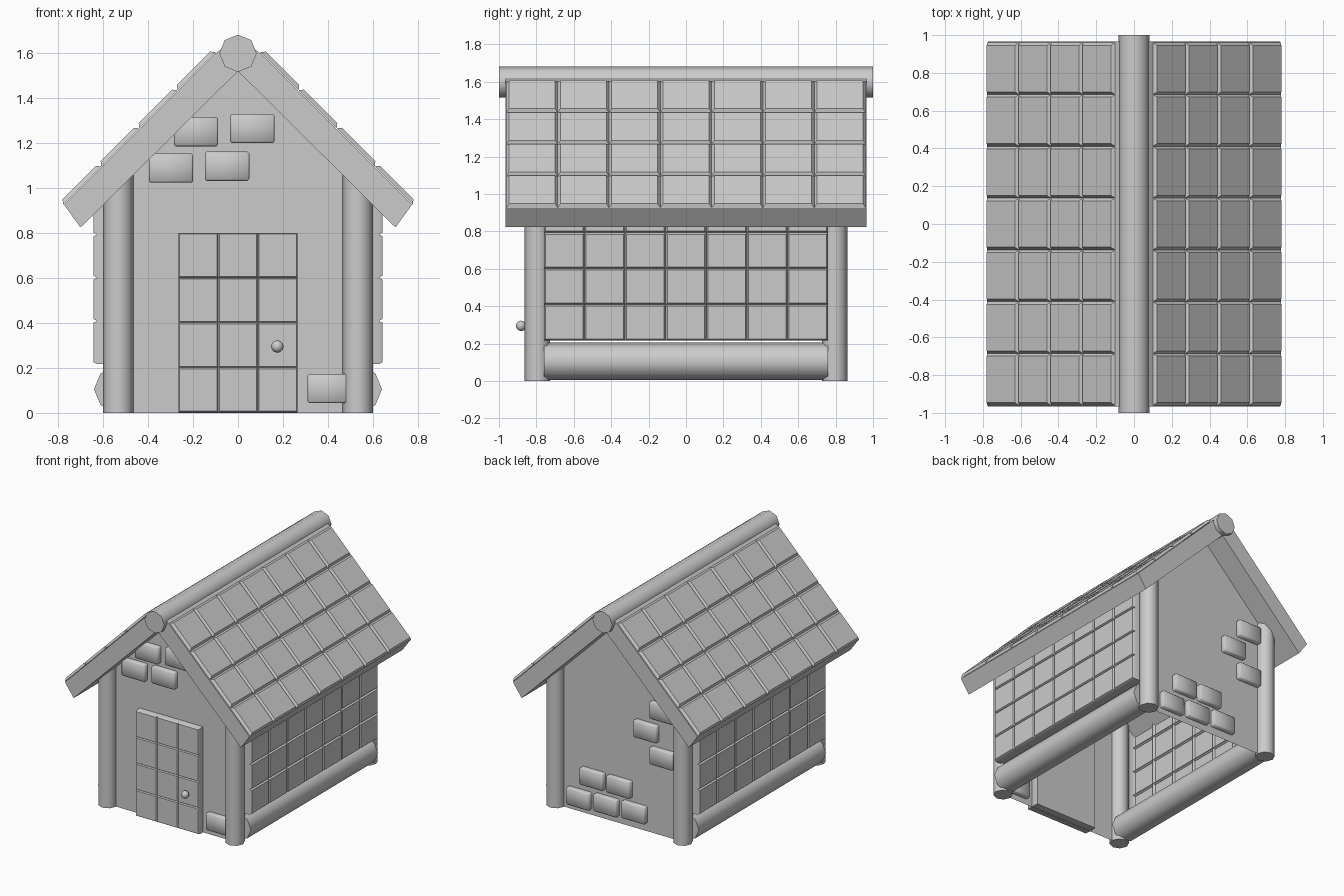
import bpy, bmesh, math
from mathutils import Vector

if "Cube" in bpy.data.objects:
    bpy.data.objects.remove(bpy.data.objects["Cube"])


def finish(name, bm, angle=46):
    me = bpy.data.meshes.new(name)
    bm.to_mesh(me)
    bm.free()
    ob = bpy.data.objects.new(name, me)
    bpy.context.collection.objects.link(ob)
    bpy.ops.object.select_all(action='DESELECT')
    ob.select_set(True)
    bpy.context.view_layer.objects.active = ob
    bpy.ops.object.shade_smooth_by_angle(angle=math.radians(angle))
    return ob


def tiled(name, origin, u, v, nu, nv, inset, height, back=0.0, closed=False):
    """Grid of puffy tiles facing u x v, with optional side walls and back."""
    o, u, v = Vector(origin), Vector(u), Vector(v)
    n = u.cross(v).normalized()
    bm = bmesh.new()
    vs = [[bm.verts.new(o + u * i / nu + v * j / nv) for j in range(nv + 1)]
          for i in range(nu + 1)]
    tiles = [bm.faces.new((vs[i][j], vs[i + 1][j], vs[i + 1][j + 1], vs[i][j + 1]))
             for i in range(nu) for j in range(nv)]
    if back:
        c = [vs[0][0], vs[nu][0], vs[nu][nv], vs[0][nv]]
        rim = (vs_row(vs, nu, nv))
        low = {p: bm.verts.new(p.co - n * back) for p in rim}
        for a, b in zip(rim, rim[1:] + rim[:1]):
            bm.faces.new((b, a, low[a], low[b]))
        if closed:
            bm.faces.new([low[p] for p in reversed(rim)])
    bm.normal_update()
    bmesh.ops.inset_individual(bm, faces=tiles, thickness=inset, depth=height)
    return finish(name, bm)


def vs_row(vs, nu, nv):
    """Boundary loop of the tile grid."""
    return ([vs[i][0] for i in range(nu)] + [vs[nu][j] for j in range(nv)]
            + [vs[i][nv] for i in range(nu, 0, -1)] + [vs[0][j] for j in range(nv, 0, -1)])


def prism(name, pts, y0, y1):
    bm = bmesh.new()
    f = bm.faces.new([bm.verts.new((x, y0, z)) for x, z in pts])
    if y1 != y0:
        r = bmesh.ops.extrude_face_region(bm, geom=[f])
        moved = [e for e in r['geom'] if isinstance(e, bmesh.types.BMVert)]
        bmesh.ops.translate(bm, verts=moved, vec=(0, y1 - y0, 0))
        if not f.is_valid or len([x for x in bm.faces if len(x.verts) == len(pts)]) < 2:
            bm.faces.new([v for v in bm.verts if v not in moved])
        bmesh.ops.recalc_face_normals(bm, faces=bm.faces[:])
    return finish(name, bm, 20)


def log(name, loc, r, length, along_y=False):
    bpy.ops.mesh.primitive_cylinder_add(vertices=8, radius=r, depth=length, location=loc,
                                        rotation=(math.pi / 2 if along_y else 0, 0, 0))
    ob = bpy.context.object
    ob.name = name
    bpy.ops.object.shade_smooth_by_angle(angle=math.radians(50))
    return ob


def brick(name, x, y, z):
    bm = bmesh.new()
    bmesh.ops.create_cube(bm, size=1)
    bmesh.ops.scale(bm, verts=bm.verts, vec=(0.197, 0.075, 0.13))
    bmesh.ops.bevel(bm, geom=bm.edges[:], offset=0.008, segments=1, affect='EDGES')
    bmesh.ops.translate(bm, verts=bm.verts, vec=(x, y, z))
    finish(name, bm)


G = 0.795  # gable plane distance

# Gable walls
gable = [(-0.53, 0), (0.53, 0), (0.53, 1.0), (0, 1.53), (-0.53, 1.0)]
prism("front_gable", gable, -G, -G)
prism("back_gable", gable[::-1], G, G)

for s, side in ((-1, "left"), (1, "right")):
    # Corner posts and base log
    for y, end in ((-G, "front"), (G, "back")):
        log(f"{end}_{side}_post", (s * 0.532, y, 0.53), 0.068, 1.06)
    log(f"{side}_base_log", (s * 0.54, 0, 0.105), 0.1, 1.52, True)
    # Side wall panel, open on the inside
    tiled(f"{side}_wall", (s * 0.627, -s * 0.76, 0.217), (0, s * 1.52, 0), (0, 0, 0.768),
          7, 4, 0.012, 0.016, back=0.06)
    # Roof slab and its tiles
    prism(f"{side}_roof_slab", [(0, 1.519), (s * 0.70, 0.824), (s * 0.773, 0.925),
                                (s * 0.10, 1.598), (0, 1.67)], -0.966, 0.966)
    tiled(f"{side}_roof_tiles", (s * 0.777, -s * 0.96, 0.926), (0, s * 1.92, 0),
          (-s * 0.677, 0, 0.677), 7, 4, 0.02, 0.018)

# Ridge beam
log("ridge_beam", (0, 0, 1.598), 0.083, 2.0, True)

# Door and knob
tiled("door", (-0.265, -0.839, 0.002), (0.53, 0, 0), (0, 0, 0.798), 3, 4, 0.008, 0.008,
      back=0.10, closed=True)
bpy.ops.mesh.primitive_uv_sphere_add(segments=8, ring_count=6, radius=0.028,
                                     location=(0.175, -0.882, 0.295))
bpy.context.object.name = "door_knob"
bpy.ops.object.shade_smooth()

# Loose bricks showing through the plaster
for i, (x, z) in enumerate([(-0.187, 1.25), (0.064, 1.264), (-0.298, 1.088),
                            (-0.048, 1.096), (0.408, 0.108)]):
    brick(f"front_brick_{i}", x, -G, z)
for i, (x, z) in enumerate([(0.33, 0.105), (0.10, 0.115), (-0.135, 0.125), (0.215, 0.285),
                            (-0.01, 0.285), (-0.234, 0.765), (-0.37, 0.94), (-0.37, 0.595)]):
    brick(f"back_brick_{i}", x, G, z)
